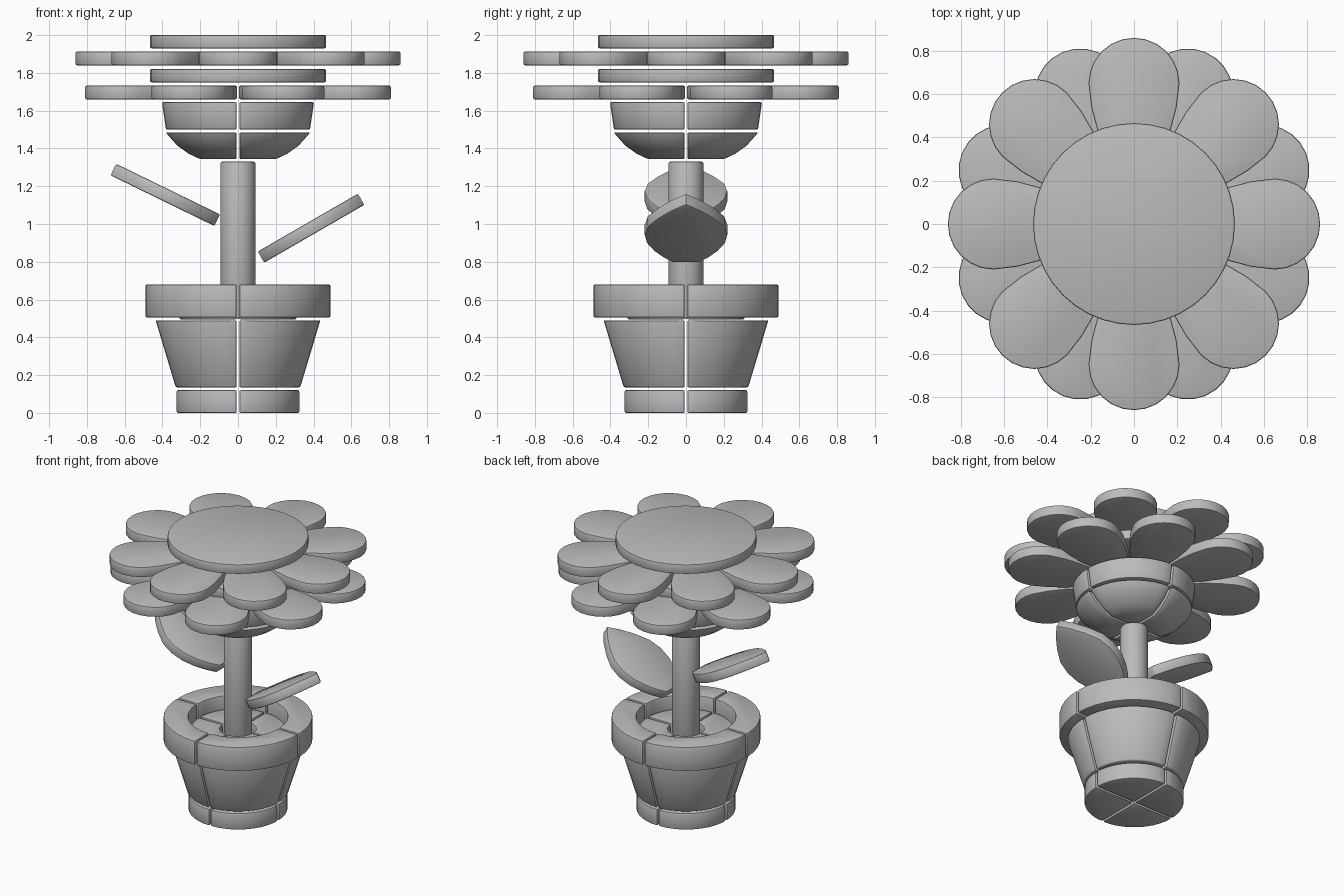
import bpy, bmesh
from math import cos, sin, pi, radians
from mathutils import Matrix

cube = bpy.data.objects.get("Cube")
if cube:
    bpy.data.objects.remove(cube, do_unlink=True)

grey = bpy.data.materials.new("plain grey")
grey.use_nodes = True
COLOUR = (0.5, 0.5, 0.5, 1)
grey.diffuse_color = COLOUR
grey.node_tree.nodes["Principled BSDF"].inputs["Base Color"].default_value = COLOUR


def loft(name, layers, matrix=Matrix(), bevel=0.008):
    """Solid through matching outlines, each given as (points, z), with eased edges."""
    bm = bmesh.new()
    rings = [[bm.verts.new((x, y, z)) for x, y in pts] for pts, z in layers]
    n = len(rings[0])
    for low, high in zip(rings, rings[1:]):
        for i in range(n):
            j = (i + 1) % n
            bm.faces.new((low[i], low[j], high[j], high[i]))
    bm.faces.new(rings[0][::-1])
    bm.faces.new(rings[-1])
    bmesh.ops.recalc_face_normals(bm, faces=bm.faces)
    sharp = [e for e in bm.edges if e.calc_face_angle(0) > radians(38)]
    bmesh.ops.bevel(bm, geom=sharp, offset=bevel, offset_type='OFFSET',
                    segments=2, profile=0.5, affect='EDGES', clamp_overlap=True)
    bm.transform(matrix)
    mesh = bpy.data.meshes.new(name)
    bm.to_mesh(mesh)
    bm.free()
    mesh.materials.append(grey)
    obj = bpy.data.objects.new(name, mesh)
    bpy.context.collection.objects.link(obj)
    bpy.ops.object.select_all(action='DESELECT')
    obj.select_set(True)
    bpy.context.view_layer.objects.active = obj
    bpy.ops.object.shade_smooth_by_angle(angle=radians(35))
    return obj


def arc(radius, start, end, steps):
    return [(radius * cos(start + (end - start) * i / steps),
             radius * sin(start + (end - start) * i / steps)) for i in range(steps + 1)]


def circle(radius, sides):
    return arc(radius, 0, 2 * pi, sides)[:-1]


def quarters(name, profile, inner=0, gap=0.007):
    """Four matching wedges separated by thin seams."""
    layers = []
    for radius, z in profile:
        pts = arc(radius - gap, 0, pi / 2, 10)
        pts += arc(inner, pi / 2, 0, 8) if inner else [(0, 0)]
        layers.append(([(x + gap, y + gap) for x, y in pts], z))
    for k in range(4):
        loft(f"{name}_{k + 1}", layers, Matrix.Rotation(k * pi / 2, 4, 'Z'))


# Pot
quarters("pot_base", [(0.325, 0), (0.325, 0.12)])
quarters("pot_wall", [(0.33, 0.135), (0.437, 0.49)])
quarters("pot_rim", [(0.49, 0.505), (0.49, 0.68)], inner=0.32)
quarters("soil", [(0.31, 0.495), (0.31, 0.59)], inner=0.11)

# Stem
loft("stem", [(circle(0.092, 32), 0.5), (circle(0.092, 32), 1.33)])

# Flower cup
quarters("cup_lower", [(0.2, 1.343), (0.262, 1.372), (0.322, 1.415), (0.383, 1.484)])
quarters("cup_upper", [(0.382, 1.5), (0.403, 1.645)])

# Petals and flower discs
side = [(0.1, 0.03), (0.2, 0.075), (0.3, 0.118), (0.43, 0.168), (0.54, 0.197)]
tip = [(0.65 + x, y) for x, y in arc(0.21, -pi / 2, pi / 2, 12)]
petal = [(x, -y) for x, y in side] + tip + side[::-1]
for row, z, turn in (("lower", 1.66, pi / 8), ("upper", 1.84, 0)):
    for k in range(8):
        loft(f"{row}_petal_{k + 1}", [(petal, z), (petal, z + 0.073)],
             Matrix.Rotation(turn + k * pi / 4, 4, 'Z'))
    loft(f"{row}_disc", [(circle(0.466, 40), z + 0.09), (circle(0.466, 40), z + 0.16)])

# Leaves, squared at the stem and pointed at the tip
edge = [(0, 0.07), (0.05, 0.12), (0.12, 0.17), (0.2, 0.207), (0.29, 0.22),
        (0.38, 0.203), (0.47, 0.145), (0.55, 0.075)]
leaf = [(x, -y) for x, y in edge] + [(0.615, 0)] + edge[::-1]
for name, x, z, turn, tilt in (("left_leaf", 0.122, 0.825, 0, 30),
                               ("right_leaf", -0.11, 1.02, pi, 26)):
    place = (Matrix.Translation((x, 0, z)) @ Matrix.Rotation(turn, 4, 'Z')
             @ Matrix.Rotation(-radians(tilt), 4, 'Y'))
    loft(name, [(leaf, -0.034), (leaf, 0.034)], place)
